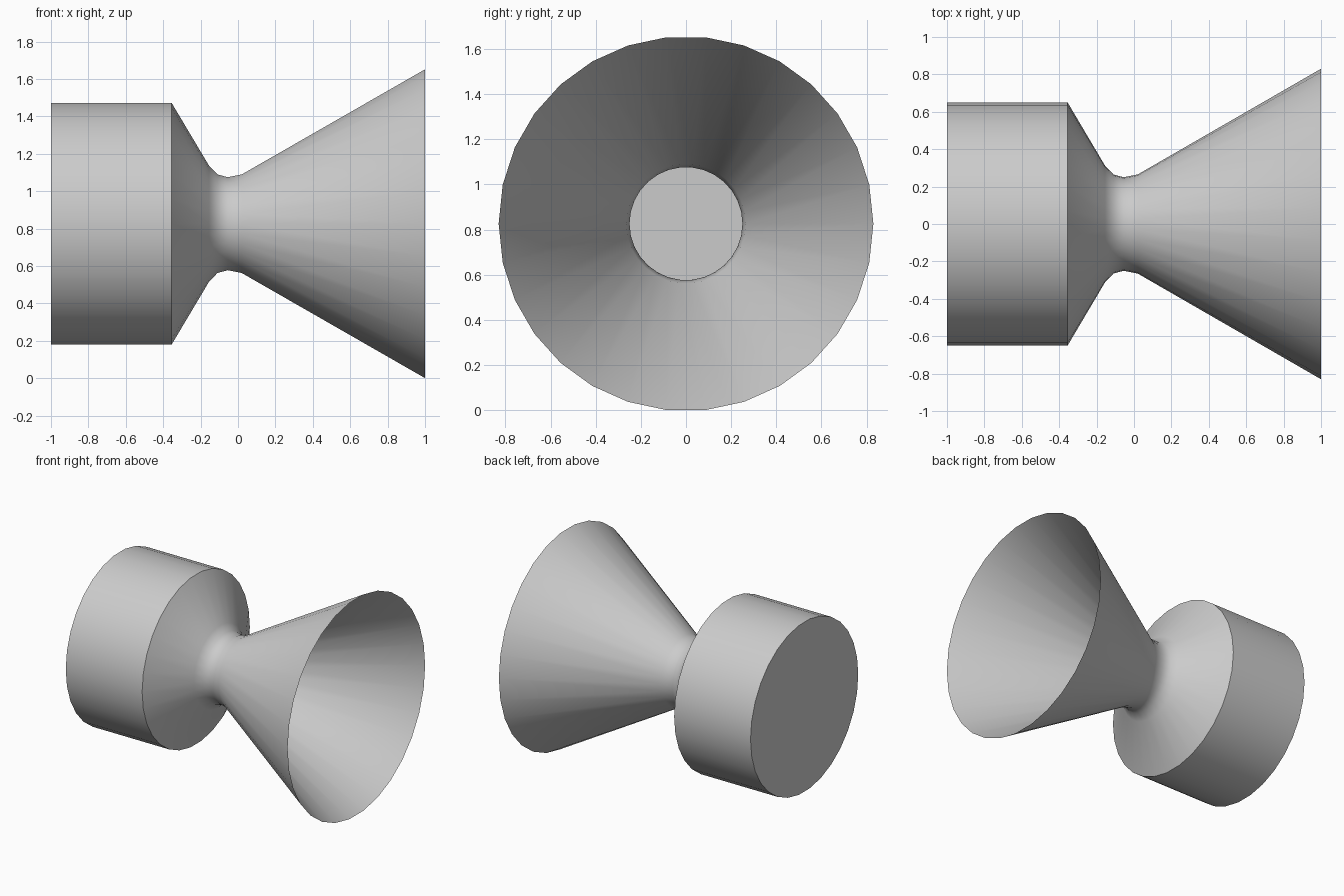
import bpy, bmesh, math

cube = bpy.data.objects.get("Cube")
if cube:
    bpy.data.objects.remove(cube, do_unlink=True)

AXIS_Z = 0.826
SIDES = 30

metal = bpy.data.materials.new("plain_grey")
metal.use_nodes = True
GREY = (0.6, 0.6, 0.6, 1)
metal.diffuse_color = GREY
metal.node_tree.nodes["Principled BSDF"].inputs["Base Color"].default_value = GREY


def lathe_x(name, profile, cap_start=False):
    """Turn (x, radius) points around the long axis into an open thin shell."""
    bm = bmesh.new()
    angles = [math.tau * i / SIDES for i in range(SIDES)]
    rings = [[bm.verts.new((x, r * math.cos(a), r * math.sin(a))) for a in angles]
             for x, r in profile]
    for a, b in zip(rings, rings[1:]):
        for i in range(SIDES):
            j = (i + 1) % SIDES
            bm.faces.new((a[i], a[j], b[j], b[i]))
    if cap_start:
        bm.faces.new(rings[0][::-1])
    mesh = bpy.data.meshes.new(name)
    bm.to_mesh(mesh)
    bm.free()
    mesh.materials.append(metal)
    obj = bpy.data.objects.new(name, mesh)
    obj.location.z = AXIS_Z
    bpy.context.collection.objects.link(obj)
    bpy.ops.object.select_all(action="DESELECT")
    obj.select_set(True)
    bpy.context.view_layer.objects.active = obj
    bpy.ops.object.shade_smooth_by_angle(angle=math.radians(40))


# Closed cylindrical chamber
lathe_x("combustion_chamber", [(-1, 0.65), (-0.355, 0.65)], cap_start=True)

# Converging cone, rounded throat and flared open bell
lathe_x("nozzle", [(-0.355, 0.65), (-0.155, 0.312), (-0.11, 0.265),
                   (-0.055, 0.25), (0.02, 0.265), (1, 0.83)])
